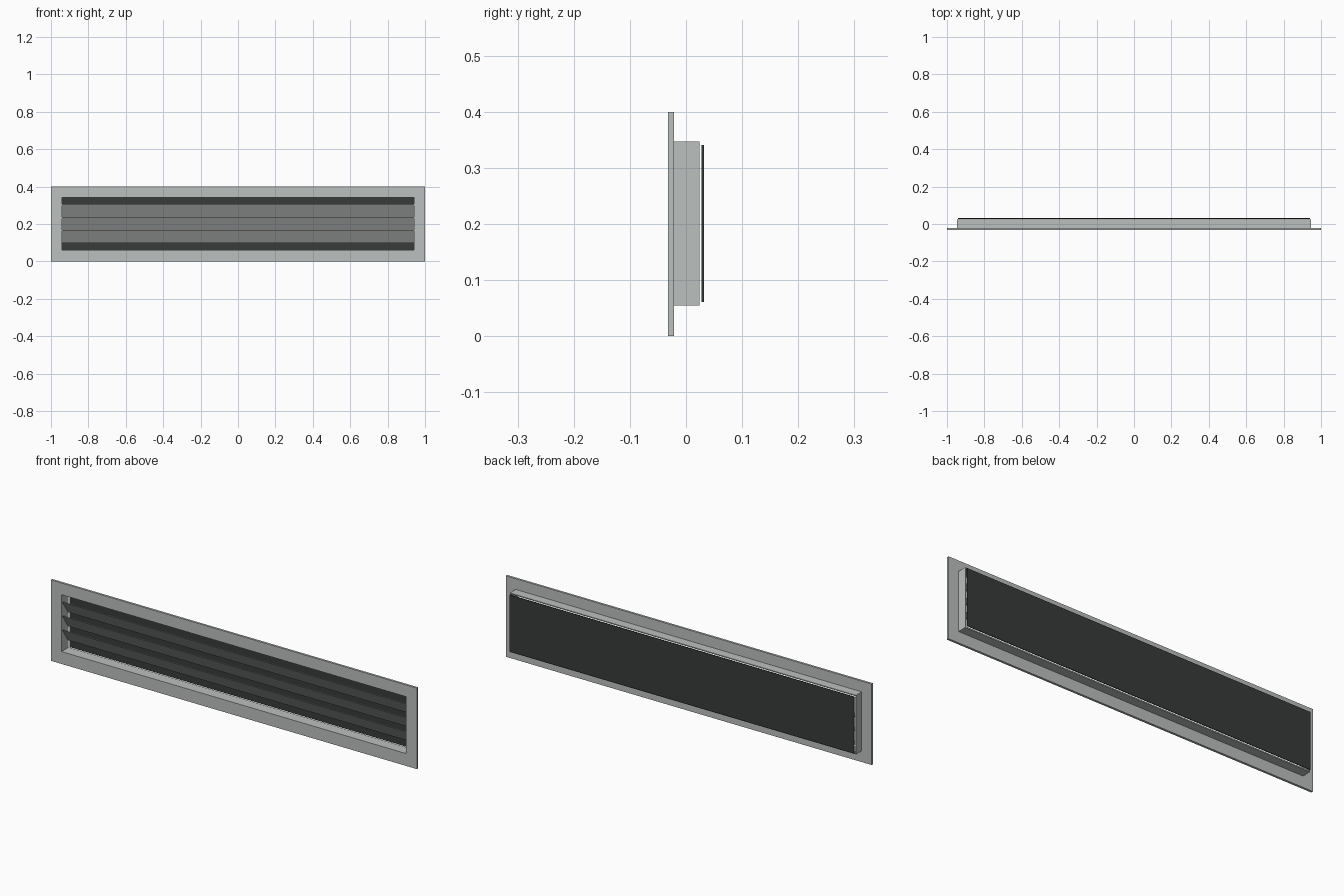
import bpy, bmesh, math
from mathutils import Matrix

if "Cube" in bpy.data.objects:
    bpy.data.objects.remove(bpy.data.objects["Cube"])


def material(name, rgb):
    m = bpy.data.materials.new(name)
    m.diffuse_color = (*rgb, 1)
    m.use_nodes = True
    m.node_tree.nodes["Principled BSDF"].inputs["Base Color"].default_value = m.diffuse_color
    return m


METAL = material("light grey metal", (0.50, 0.525, 0.515))
DARK = material("dark backing", (0.04, 0.043, 0.042))
MID_Z = 0.201


def finish(name, bm, mat):
    bmesh.ops.recalc_face_normals(bm, faces=bm.faces)
    me = bpy.data.meshes.new(name)
    bm.to_mesh(me)
    bm.free()
    me.materials.append(mat)
    ob = bpy.data.objects.new(name, me)
    bpy.context.collection.objects.link(ob)
    return ob


def box(name, size, loc, mat, tilt=0.0):
    bm = bmesh.new()
    bmesh.ops.create_cube(bm, size=1, matrix=Matrix.Translation(loc)
                          @ Matrix.Rotation(tilt, 4, 'X')
                          @ Matrix.Diagonal((*size, 1)))
    return finish(name, bm, mat)


def frame(name, outer, inner, y0, y1, mat):
    """Rectangular ring; outer and inner are (half_x, z_low, z_high)."""
    bm = bmesh.new()

    def loop(rect, y):
        hx, a, b = rect
        return [bm.verts.new(p) for p in
                ((-hx, y, a), (hx, y, a), (hx, y, b), (-hx, y, b))]

    loops = [loop(outer, y0), loop(inner, y0), loop(inner, y1), loop(outer, y1)]
    for k in range(4):
        a, b = loops[k], loops[(k + 1) % 4]
        for i in range(4):
            j = (i + 1) % 4
            bm.faces.new((a[i], a[j], b[j], b[i]))
    return finish(name, bm, mat)


INNER = (0.942, 0.061, 0.342)

# Front flange and the duct collar behind it
frame("front_flange", (1.0, 0.0, 0.4), INNER, -0.032, -0.021, METAL)
frame("duct_collar", (0.946, 0.055, 0.347), INNER, -0.021, 0.024, METAL)

# Louvre blades: top edge forward, bottom edge back
TILT = math.radians(34)
for i in range(3):
    box(f"louvre_blade_{i + 1}", (1.884, 0.002, 0.084),
        (0, -0.004, MID_Z + 0.0015 + (i - 1) * 0.069), METAL, TILT)

# Dark backing panel, just clear of the collar
box("backing_panel", (1.884, 0.004, 0.28), (0, 0.03, MID_Z), DARK)
